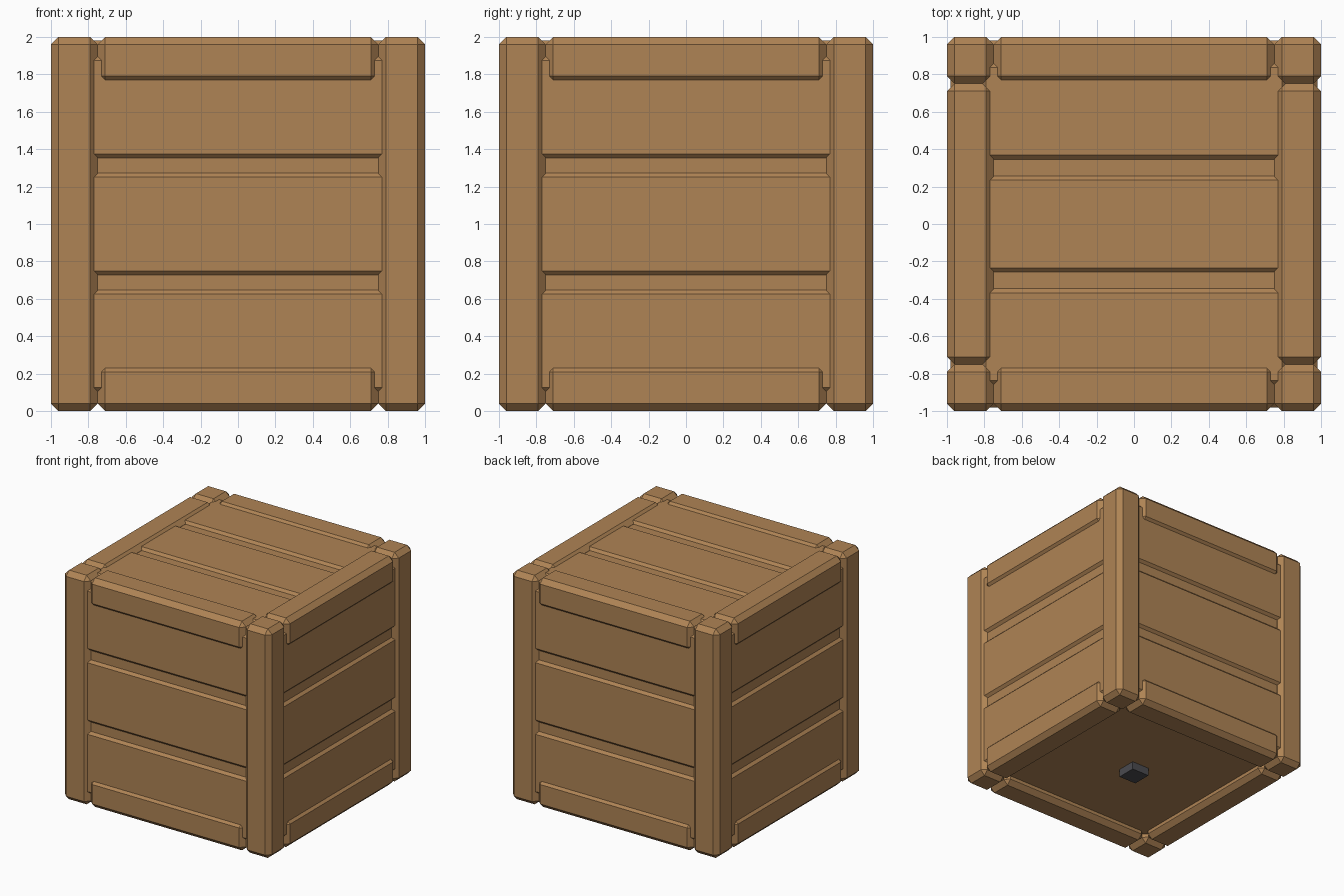
import bpy, bmesh
from mathutils import Matrix, Vector
from math import pi

if "Cube" in bpy.data.objects:
    bpy.data.objects.remove(bpy.data.objects["Cube"])


def material(name, rgb):
    m = bpy.data.materials.new(name)
    m.diffuse_color = (*rgb, 1)
    m.use_nodes = True
    m.node_tree.nodes["Principled BSDF"].inputs["Base Color"].default_value = m.diffuse_color
    return m


wood = material("wood", (0.43, 0.23, 0.09))
dark = material("dark_metal", (0.07, 0.07, 0.08))


def block(name, lo, hi, chamfer=0.0, turn=0, mat=wood):
    """Chamfered box from lo to hi, turned about z by quarter turns."""
    lo, hi = Vector(lo), Vector(hi)
    bm = bmesh.new()
    bmesh.ops.create_cube(bm, size=1)
    bmesh.ops.scale(bm, vec=hi - lo, verts=bm.verts)
    bmesh.ops.translate(bm, vec=(lo + hi) / 2, verts=bm.verts)
    if chamfer:
        bmesh.ops.bevel(bm, geom=bm.edges[:], offset=chamfer,
                        segments=1, affect='EDGES', profile=0.5)
    bm.transform(Matrix.Rotation(turn * pi / 2, 4, 'Z'))
    me = bpy.data.meshes.new(name)
    bm.to_mesh(me)
    bm.free()
    me.materials.append(mat)
    ob = bpy.data.objects.new(name, me)
    bpy.context.collection.objects.link(ob)
    return ob


C = 0.04      # chamfer of all timbers
W = 0.25      # timber thickness
F = 0.98      # plank face distance from the centre

for k, side in enumerate(("front", "right", "back", "left")):
    # corner post
    block(f"{side}_post", (-1, -1, 0), (-1 + W, -1 + W, 2), C, k)
    # top and bottom rails between the posts
    block(f"{side}_top_rail", (-0.75, -1, 2 - W), (0.75, -1 + W, 2), C, k)
    block(f"{side}_bottom_rail", (-0.75, -1, 0), (0.75, -1 + W, W), C, k)
    # three wall planks
    for i in range(3):
        z = 0.375 + 0.625 * i
        block(f"{side}_plank_{i + 1}", (-0.83, -F, z - 0.29),
              (0.83, -F + 0.1, z + 0.29), C, k)

# lid planks
for i in range(3):
    y = 0.603 * (i - 1)
    block(f"lid_plank_{i + 1}", (-0.83, y - 0.275, F + 0.9),
          (0.83, y + 0.275, F + 1), C)

# inner box seen in the gaps and underneath
block("inner_box", (-0.958, -0.958, 0.07), (0.958, 0.958, 1.958))

# small dark block under the floor
block("floor_block", (-0.085, -0.085, 0), (0.085, 0.085, 0.12), mat=dark)
